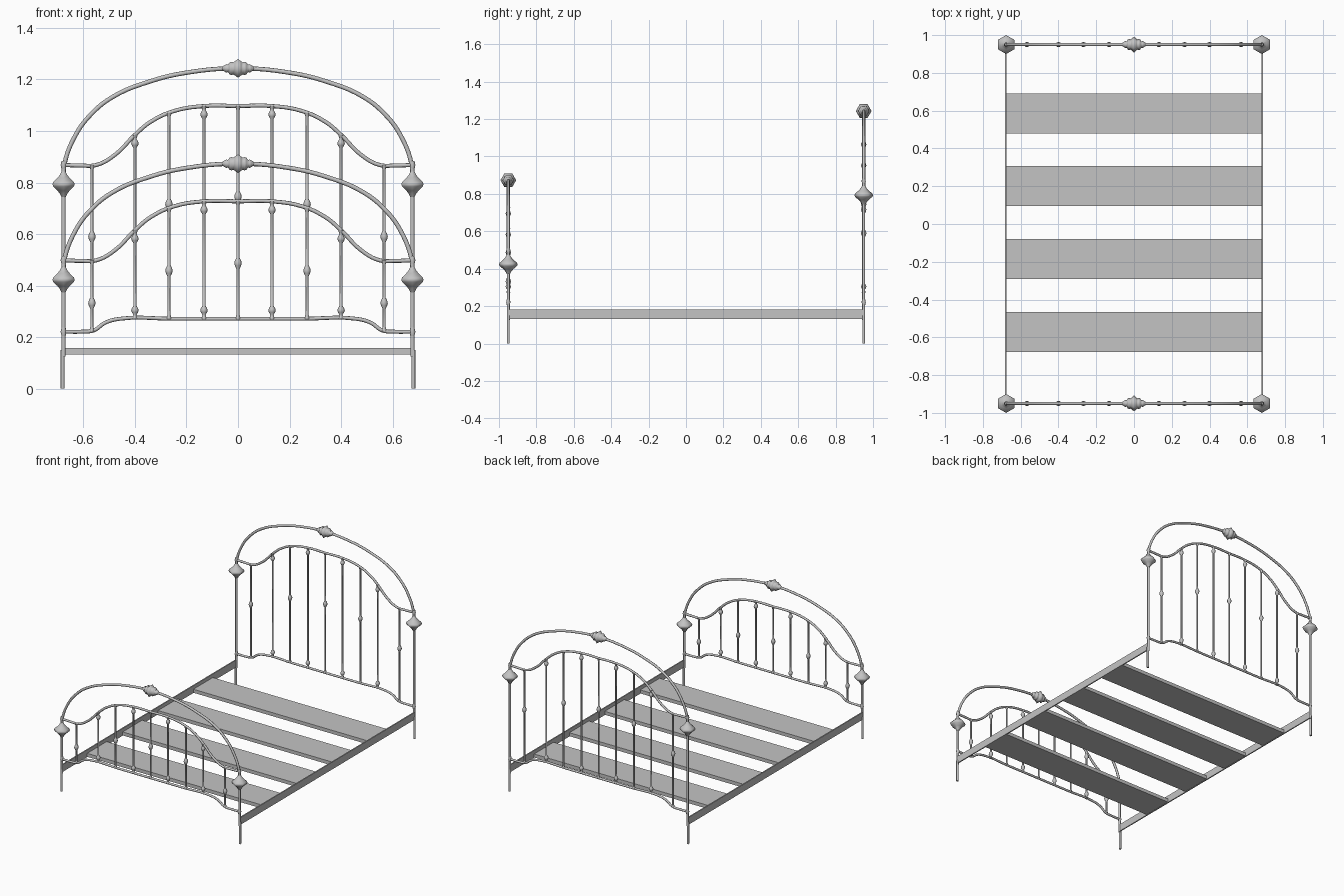
import bpy, bmesh, math
from mathutils import Vector

cube = bpy.data.objects.get("Cube")
if cube:
    bpy.data.objects.remove(cube, do_unlink=True)

GREY = (0.55, 0.55, 0.55, 1)
metal = bpy.data.materials.new("grey metal")
metal.diffuse_color = GREY
metal.use_nodes = True
metal.node_tree.nodes["Principled BSDF"].inputs["Base Color"].default_value = GREY

HALF_W, HALF_L, DROP = 0.677, 0.95, 0.37


def add_object(name, mesh):
    mesh.materials.clear()
    mesh.materials.append(metal)
    ob = bpy.data.objects.new(name, mesh)
    bpy.context.scene.collection.objects.link(ob)
    return ob


def lathe(name, profile, place, sides=6, along_x=False):
    """Turn (radius, position) pairs around z, or around x."""
    bm = bmesh.new()
    rings = []
    for r, t in profile:
        ring = []
        for i in range(sides):
            a = math.tau * i / sides + math.pi / 2
            c, s = r * math.cos(a), r * math.sin(a)
            ring.append(bm.verts.new((t, s, c) if along_x else (c, s, t)))
        rings.append(ring)
    for lo, hi in zip(rings, rings[1:]):
        for i in range(sides):
            j = (i + 1) % sides
            bm.faces.new((lo[i], lo[j], hi[j], hi[i]))
    bm.faces.new(rings[0])
    bm.faces.new(rings[-1])
    bmesh.ops.recalc_face_normals(bm, faces=bm.faces)
    for f in bm.faces:
        f.smooth = len(f.verts) == 4
    mesh = bpy.data.meshes.new(name)
    bm.to_mesh(mesh)
    bm.free()
    ob = add_object(name, mesh)
    ob.location = place
    return ob


def mirrored_tube(name, half, y, dz, radius):
    """Sweep a round bar along a half path (x, z) mirrored across x = 0."""
    path = [(-x, z) for x, z in half] + [p for p in reversed(half) if p[0] > 0]
    curve = bpy.data.curves.new(name, 'CURVE')
    curve.dimensions = '3D'
    curve.bevel_depth = radius
    curve.bevel_resolution = 2
    curve.resolution_u = 5
    curve.use_fill_caps = True
    spline = curve.splines.new('BEZIER')
    spline.bezier_points.add(len(path) - 1)
    for bp, (x, z) in zip(spline.bezier_points, path):
        bp.co = Vector((x, y, z + dz))
        bp.handle_left_type = bp.handle_right_type = 'AUTO'
    temp = bpy.data.objects.new(name + "_path", curve)
    bpy.context.scene.collection.objects.link(temp)
    bpy.context.view_layer.update()
    deps = bpy.context.evaluated_depsgraph_get()
    mesh = bpy.data.meshes.new_from_object(temp.evaluated_get(deps))
    bpy.data.objects.remove(temp, do_unlink=True)
    for p in mesh.polygons:
        p.use_smooth = True
    return add_object(name, mesh)


def box(name, centre, size):
    bm = bmesh.new()
    bmesh.ops.create_cube(bm, size=1)
    bmesh.ops.scale(bm, vec=size, verts=bm.verts)
    bmesh.ops.translate(bm, vec=centre, verts=bm.verts)
    mesh = bpy.data.meshes.new(name)
    bm.to_mesh(mesh)
    bm.free()
    return add_object(name, mesh)


# Half paths of the bars, from the post to the middle
OUTER = [(HALF_W, 0.82), (0.674, 0.87), (0.63, 0.985), (0.575, 1.06), (0.49, 1.13),
         (0.34, 1.193), (0.19, 1.228), (0, 1.243)]
INNER = [(HALF_W, 0.868), (0.61, 0.866), (0.55, 0.868), (0.477, 0.908), (0.4, 0.985),
         (0.34, 1.035), (0.25, 1.077), (0.13, 1.097), (0, 1.097)]
LOWER = [(HALF_W, 0.221), (0.61, 0.221), (0.56, 0.226), (0.515, 0.256),
         (0.46, 0.271), (0.25, 0.271), (0, 0.271)]

# Turned knobs
KNOB = [(0.009, -0.05), (0.017, -0.036), (0.028, -0.024), (0.046, -0.009), (0.05, 0),
        (0.046, 0.009), (0.028, 0.024), (0.017, 0.036), (0.009, 0.05)]
FINIAL_HALF = [(0.042, 0), (0.031, 0.013), (0.027, 0.019), (0.03, 0.025), (0.027, 0.033),
               (0.016, 0.039), (0.019, 0.045), (0.014, 0.053), (0.008, 0.062)]
FINIAL = [(r, -t) for r, t in reversed(FINIAL_HALF[1:])] + FINIAL_HALF

# Balusters: x, bottom, top, height of the middle bead (None for beads at the ends)
BALUSTERS = [(0, 0.271, 1.097, 0.745), (0.132, 0.271, 1.097, None),
             (0.268, 0.271, 1.07, 0.716), (0.4, 0.271, 0.985, None),
             (0.567, 0.224, 0.867, 0.59)]
ROD = 0.0058


def bead(z, size=1.0):
    return [(ROD, z - 0.022 * size), (0.012, z - 0.01 * size), (0.0145, z),
            (0.012, z + 0.01 * size), (ROD, z + 0.022 * size)]


def baluster(name, x, y, bottom, top, middle):
    profile = [(0.011, bottom), (ROD, bottom + 0.016)]
    if middle is None:
        profile = [(0.011, bottom), (0.008, bottom + 0.01)] + bead(bottom + 0.033, 0.8)
        profile += bead(top - 0.033, 0.8) + [(0.008, top - 0.01), (0.011, top)]
    else:
        profile += bead(middle) + [(ROD, top - 0.016), (0.011, top)]
    lathe(name, profile, (x, y, 0), sides=8)


# Headboard and footboard
for board, y, dz in (("headboard", HALF_L, 0), ("footboard", -HALF_L, -DROP)):
    mirrored_tube(board + "_outer_arch", OUTER, y, dz, 0.0085)
    mirrored_tube(board + "_inner_arch", INNER, y, dz, 0.0078)
    mirrored_tube(board + "_lower_bar", LOWER, y, 0, 0.0075)
    lathe(board + "_finial", FINIAL, (0, y, 1.243 + dz), along_x=True)

    for side, sx in (("left", 1), ("right", -1)):
        post = [(0.008, 0.125), (0.008, 0.845 + dz)]
        lathe(f"{board}_{side}_post", post, (sx * HALF_W, y, 0), sides=8)
        lathe(f"{board}_{side}_leg", [(0.0075, 0), (0.0075, 0.15)],
              (sx * 0.681, y, 0), sides=8)
        lathe(f"{board}_{side}_knob", KNOB, (sx * HALF_W, y, 0.793 + dz))
        # Cast joints where the bars meet the post
        for joint, z in (("upper", 0.868 + dz), ("lower", 0.221)):
            lathe(f"{board}_{side}_{joint}_joint",
                  [(0.008, -0.016), (0.0115, 0), (0.008, 0.016)],
                  (sx * HALF_W, y, z), sides=8)

    for n, (x, bottom, top, middle) in enumerate(BALUSTERS):
        if middle is not None and dz:
            middle -= 0.258
        for side, sx in (("left", 1), ("right", -1)):
            if x or sx > 0:
                baluster(f"{board}_{side}_baluster_{n}", sx * x, y, bottom, top + dz, middle)

# Side rails
for side, sx in (("left", 1), ("right", -1)):
    box(f"{side}_side_rail", (sx * 0.679, 0, 0.156), (0.008, 2 * HALF_L, 0.05))

# Slats
for n, y in enumerate((0.584, 0.2, -0.186, -0.572)):
    box(f"slat_{n + 1}", (0, y, 0.145), (1.352, 0.212, 0.024))
